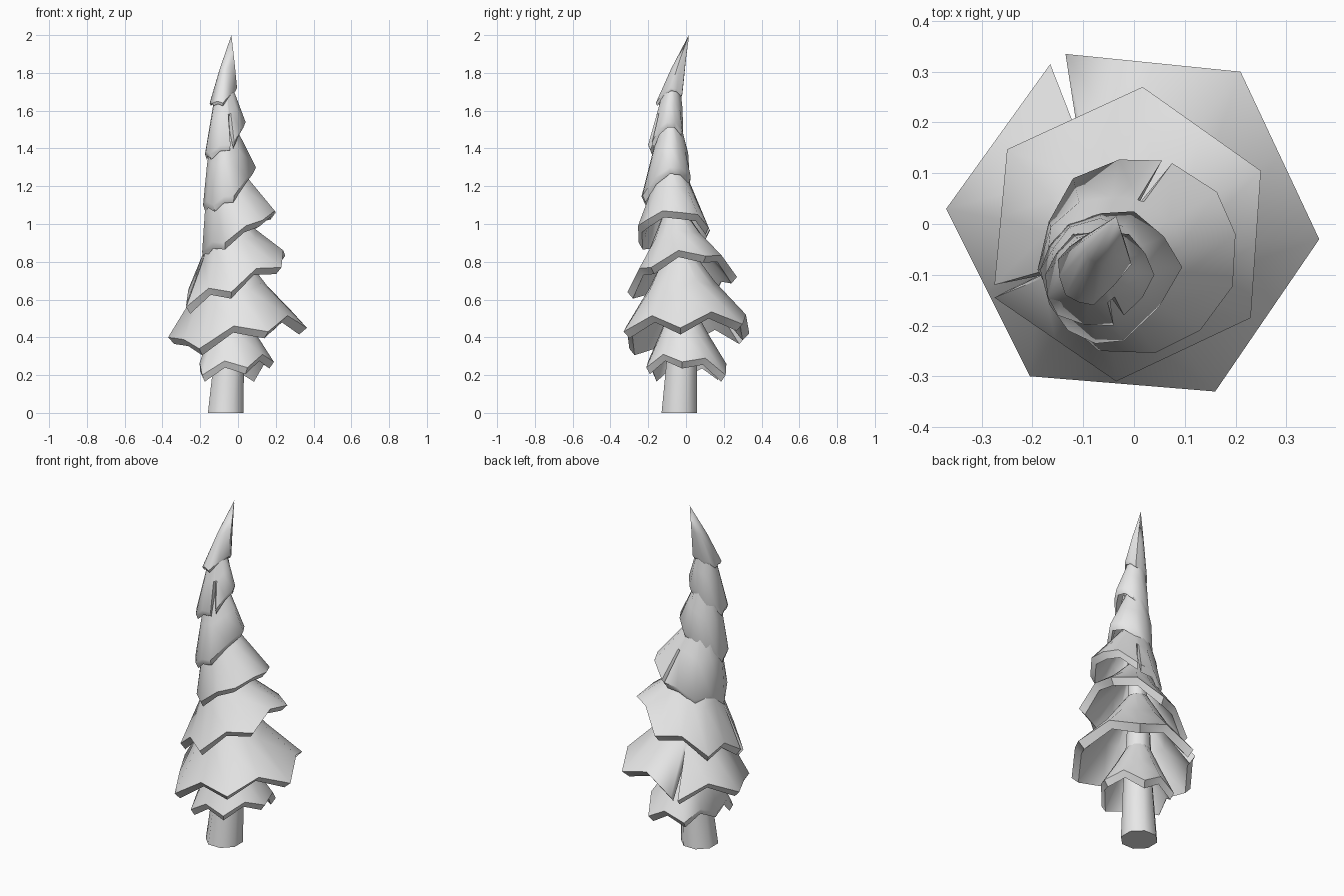
import bpy
import bmesh
import math
from mathutils import Vector

cube = bpy.data.objects.get("Cube")
if cube:
    bpy.data.objects.remove(cube, do_unlink=True)

grey = bpy.data.materials.new("pale_grey")
grey.use_nodes = True
colour = (0.8, 0.8, 0.8, 1)
grey.diffuse_color = colour
grey.node_tree.nodes["Principled BSDF"].inputs["Base Color"].default_value = colour

# Leaning centre line of the tree
spine = [Vector(p) for p in ((-.065, -.035, 0), (-.047, -.022, .3), (-.05, -.02, .75),
                             (-.07, -.08, 1.25), (-.08, -.085, 1.7), (-.035, .015, 2))]


def axis(z):
    for low, high in zip(spine, spine[1:]):
        if z <= high.z:
            return low.lerp(high, (z - low.z) / (high.z - low.z))
    return spine[-1].copy()


def build(name, rings, closed):
    """Skin a stack of equal rings; either loop back to the first or cap both ends."""
    bm = bmesh.new()
    loops = [[bm.verts.new(p) for p in ring] for ring in rings]
    count = len(loops[0])
    pairs = list(zip(loops, loops[1:]))
    if closed:
        pairs.append((loops[-1], loops[0]))
    else:
        bm.faces.new(loops[0])
        bm.faces.new(loops[-1])
    for a, b in pairs:
        for i in range(count):
            j = (i + 1) % count
            bm.faces.new((a[i], a[j], b[j], b[i]))
    bmesh.ops.remove_doubles(bm, verts=bm.verts, dist=0.0005)
    bmesh.ops.recalc_face_normals(bm, faces=bm.faces)
    mesh = bpy.data.meshes.new(name)
    bm.to_mesh(mesh)
    bm.free()
    mesh.materials.append(grey)
    obj = bpy.data.objects.new(name, mesh)
    bpy.context.collection.objects.link(obj)
    bpy.ops.object.select_all(action='DESELECT')
    obj.select_set(True)
    bpy.context.view_layer.objects.active = obj
    bpy.ops.object.shade_smooth_by_angle(angle=math.radians(50))


def tier(name, top, radius, waist, lift, corners, slit=None, flat=None,
         bulge=0, flare=.5, thick=.035):
    """Thick skirt of boughs: drooping corners, raised valleys, optional slit."""
    centre = axis(top)
    points = [Vector(c) for c in corners]
    rim = []
    for i, p in enumerate(points):
        q = points[(i + 1) % len(points)]
        valley = (p + q) / 2
        if i == slit:
            valley = valley.lerp(centre, .42)
        else:
            out = valley - axis(valley.z)
            valley += out * bulge
            valley.z += lift * (.25 if i == flat else 1)
        rim += [p, valley]

    # Crown ring, and a middle ring kept outside the waist radius
    crown, middle = [], []
    for p in rim:
        out = Vector((p.x - centre.x, p.y - centre.y, 0)).normalized()
        t = centre + out * radius
        crown.append(t)
        m = p.lerp(t, flare)
        m.z = (p.z + t.z) / 2
        core = axis(m.z)
        reach = m - core
        if reach.length < waist:
            m = core + reach.normalized() * waist
        middle.append(m)
    if slit is not None:
        k = 2 * slit + 1
        middle[k] = (middle[k - 1] + middle[(k + 1) % len(middle)]) / 2

    def inside(ring):
        result = []
        for p in ring:
            c = axis(p.z)
            q = c + (p - c) * .9
            q.z = p.z - thick
            result.append(q)
        return result

    rings = [crown, middle, rim, inside(rim), inside(middle), inside(crown)]
    build(name, rings, True)


# Trunk, bent along the centre line
trunk = []
for z, r in ((0, .102), (.3, .085), (.75, .06), (1.25, .04), (1.7, .02)):
    c = axis(z)
    trunk.append([c + Vector((r * math.cos(a), r * math.sin(a), 0))
                  for a in (math.tau * k / 8 + math.pi / 8 for k in range(8))])
build("trunk", trunk, False)

# Bough tiers from the ground up
tier("bottom_boughs", .56, .06, .1, .055,
     [(.19, -.02, .27), (.1, .21, .2), (-.12, .19, .21),
      (-.2, -.01, .22), (-.19, -.17, .2), (.05, -.21, .24)], bulge=.06, flare=.52)

tier("widest_boughs", .87, .06, .12, .075,
     [(.365, -.03, .45), (.21, .3, .47), (-.135, .335, .42), (-.165, .315, .4),
      (-.37, .03, .4), (-.205, -.3, .34), (.16, -.33, .43)], slit=2, flat=4, flare=.56)

tier("lower_boughs", 1.08, .05, .1, .06,
     [(.25, .105, .83), (.017, .27, .72), (-.25, .147, .62), (-.275, -.12, .57),
      (-.275, -.145, .56), (-.035, -.31, .64), (.23, -.185, .77)], slit=3, flare=.57)

tier("middle_boughs", 1.32, .06, .115, .03,
     [(.2, -.02, 1.06), (.075, .12, .98), (.055, .125, .97), (-.12, .09, .9),
      (-.19, -.09, .85), (-.07, -.25, .9), (.13, -.21, 1.02)], slit=1, bulge=.13)

tier("upper_boughs", 1.53, .055, .093, .02,
     [(.095, -.085, 1.3), (0, .025, 1.25), (-.13, 0, 1.15),
      (-.185, -.09, 1.1), (-.13, -.21, 1.1), (-.02, -.23, 1.15)], bulge=.1)

tier("top_boughs", 1.74, .04, .067, .02,
     [(.04, -.1, 1.54), (-.01, -.02, 1.5), (-.12, -.02, 1.42), (-.175, -.1, 1.37),
      (-.15, -.18, 1.37), (-.04, -.2, 1.42), (-.02, -.18, 1.43)],
     slit=5, bulge=.08, thick=.03)

tier("tree_tip", 2, 0, .03, .01,
     [(-.005, -.08, 1.72), (-.03, -.02, 1.69), (-.1, -.025, 1.67),
      (-.15, -.07, 1.64), (-.135, -.14, 1.64), (-.08, -.16, 1.64)],
     bulge=.06, flare=.46, thick=.015)
